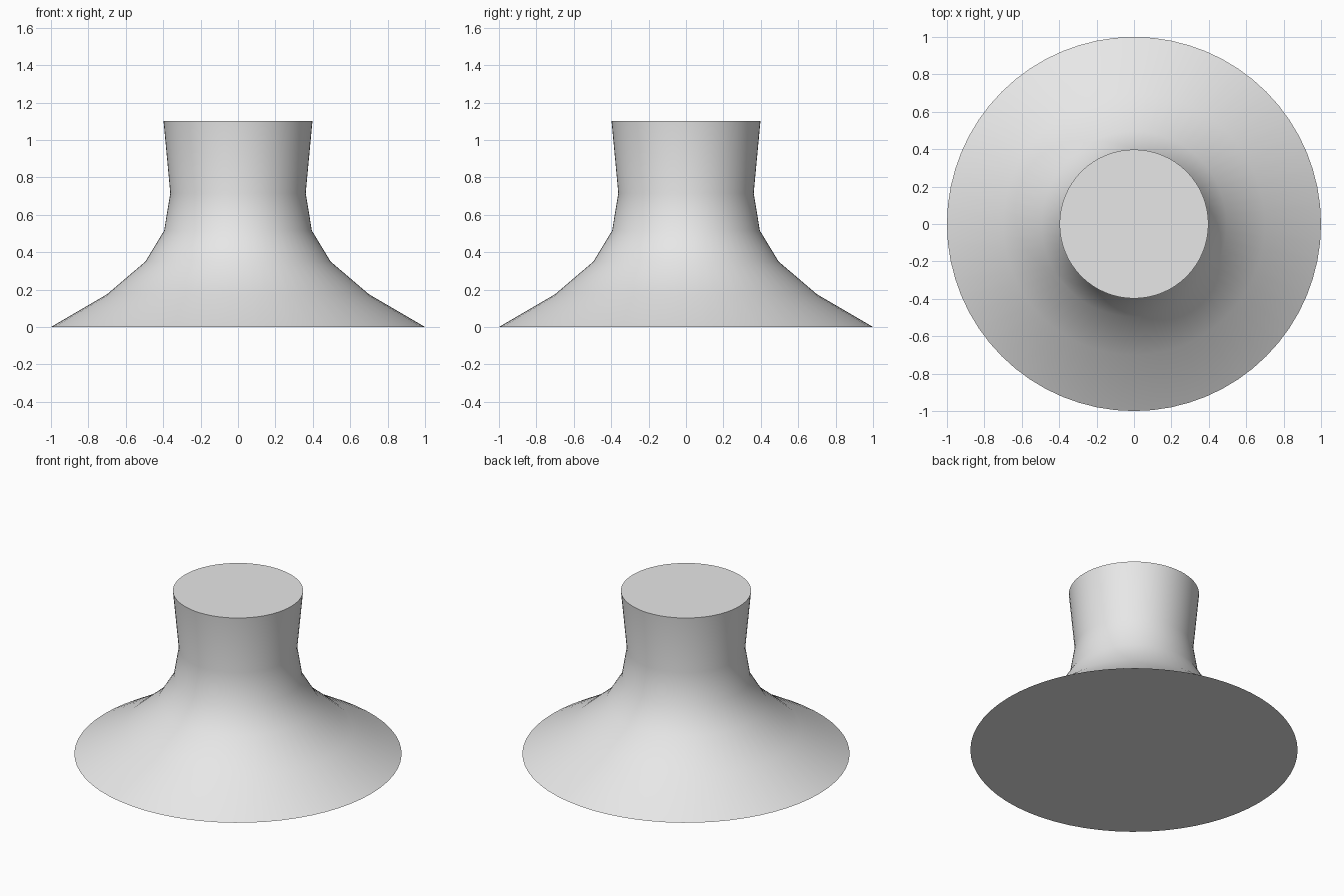
import bpy
import math
from mathutils import Vector

cube = bpy.data.objects.get("Cube")
if cube:
    bpy.data.objects.remove(cube, do_unlink=True)

# Plain grey material
grey = bpy.data.materials.new("light_grey")
grey.use_nodes = True
colour = (0.8, 0.8, 0.8, 1)
grey.diffuse_color = colour
grey.node_tree.nodes["Principled BSDF"].inputs["Base Color"].default_value = colour

# Flared pedestal: half profile (radius, height) turned around z
SIDES = 64
profile = [(1.0, 0.0), (0.70, 0.175), (0.495, 0.35),
           (0.395, 0.515), (0.362, 0.715), (0.398, 1.10)]

verts = []
for radius, height in profile:
    for i in range(SIDES):
        a = math.tau * i / SIDES
        verts.append(Vector((radius * math.cos(a), radius * math.sin(a), height)))

faces = []
for ring in range(len(profile) - 1):
    for i in range(SIDES):
        j = (i + 1) % SIDES
        low, high = ring * SIDES, (ring + 1) * SIDES
        faces.append((low + i, low + j, high + j, high + i))

# Flat underside and flat top
faces.append(tuple(reversed(range(SIDES))))
faces.append(tuple(range(len(verts) - SIDES, len(verts))))

mesh = bpy.data.meshes.new("flared_pedestal")
mesh.from_pydata(verts, [], faces)
mesh.materials.append(grey)
pedestal = bpy.data.objects.new("flared_pedestal", mesh)
bpy.context.collection.objects.link(pedestal)

# Smooth wall, sharp rims
bpy.ops.object.select_all(action="DESELECT")
pedestal.select_set(True)
bpy.context.view_layer.objects.active = pedestal
bpy.ops.object.shade_smooth_by_angle(angle=math.radians(40))
